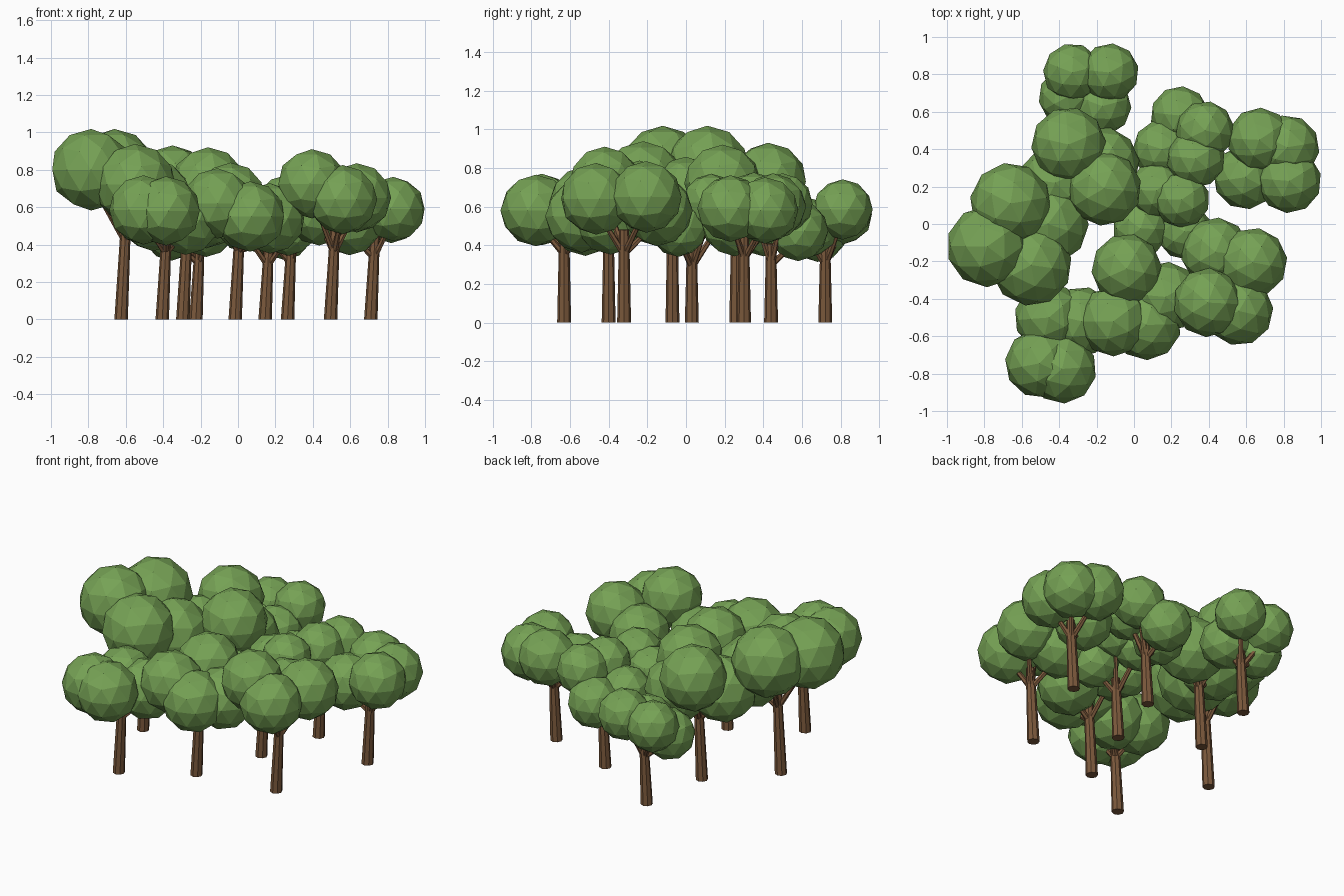
import bpy
import bmesh
import random
from mathutils import Vector, Matrix

random.seed(4)

cube = bpy.data.objects.get("Cube")
if cube:
    bpy.data.objects.remove(cube, do_unlink=True)


def make_material(name, rgb):
    mat = bpy.data.materials.new(name)
    mat.use_nodes = True
    color = (*rgb, 1)
    mat.diffuse_color = color
    bsdf = next(n for n in mat.node_tree.nodes if n.type == "BSDF_PRINCIPLED")
    bsdf.inputs["Base Color"].default_value = color
    bsdf.inputs["Roughness"].default_value = 0.9
    return mat


leaf_green = make_material("leaf green", (0.18, 0.36, 0.09))
bark_brown = make_material("bark brown", (0.2, 0.1, 0.045))


def finish(bm, name, material):
    mesh = bpy.data.meshes.new(name)
    bm.to_mesh(mesh)
    bm.free()
    mesh.materials.append(material)
    obj = bpy.data.objects.new(name, mesh)
    bpy.context.collection.objects.link(obj)
    return obj


def add_limb(bm, start, end, start_radius, end_radius, sides):
    """Tapered cylinder running from start to end."""
    axis = end - start
    turn = axis.to_track_quat("Z", "Y").to_matrix().to_4x4()
    place = Matrix.Translation((start + end) / 2) @ turn
    bmesh.ops.create_cone(bm, cap_ends=True, segments=sides, radius1=start_radius,
                          radius2=end_radius, depth=axis.length, matrix=place)


def grow_tree(place, foot, size, clumps):
    """Trunk, one branch into each leaf clump, and the faceted clumps."""
    base = Vector((*foot, 0))
    fork = base + Vector((0.1 * size, 0, 1.9 * size))
    crown = base + Vector((0.13 * size, 0, 2.6 * size))

    # Trunk and branches, each branch ending low inside its clump
    wood = bmesh.new()
    add_limb(wood, base, crown, 0.036, 0.026, 8)
    for clump in clumps:
        tip = Vector(clump) - Vector((0, 0, 0.3 * size))
        add_limb(wood, fork, tip, 0.017, 0.012, 6)
    # Flatten the foot onto the ground
    for vert in wood.verts:
        if vert.co.z < 0.01:
            vert.co.z = 0
    finish(wood, place + "_trunk", bark_brown)

    # Leaf clumps
    leaves = bmesh.new()
    for clump in clumps:
        spin = Matrix.Rotation(random.uniform(0, 6), 4, "Z")
        bmesh.ops.create_icosphere(leaves, subdivisions=2, radius=size,
                                   matrix=Matrix.Translation(clump) @ spin)
    finish(leaves, place + "_foliage", leaf_green)


# Large trees on the right
grow_tree("far_right_tree", (-0.625, -0.07), 0.218,
          [(-0.66, 0.11, 0.8), (-0.785, -0.12, 0.8),
           (-0.55, -0.22, 0.72), (-0.46, 0, 0.64)])
grow_tree("right_middle_tree", (-0.295, 0.26), 0.2,
          [(-0.35, 0.425, 0.73), (-0.16, 0.19, 0.72),
           (-0.42, 0.22, 0.6), (-0.17, 0.32, 0.58)])

# Front row
grow_tree("front_right_tree", (-0.405, -0.63), 0.185,
          [(-0.505, -0.745, 0.585), (-0.385, -0.775, 0.58),
           (-0.455, -0.5, 0.55), (-0.28, -0.52, 0.53)])
grow_tree("front_middle_tree", (-0.015, -0.4), 0.188,
          [(-0.04, -0.24, 0.65), (-0.11, -0.52, 0.62),
           (0.065, -0.54, 0.55), (0.17, -0.39, 0.54)])
grow_tree("front_left_tree", (0.495, -0.32), 0.185,
          [(0.395, -0.42, 0.725), (0.635, -0.205, 0.65),
           (0.56, -0.465, 0.64), (0.435, -0.15, 0.58)])

# Small tree in the middle
grow_tree("centre_tree", (0.145, 0.03), 0.15,
          [(0.255, 0.13, 0.62), (0.035, -0.025, 0.51),
           (0.12, 0.18, 0.56), (0.27, -0.04, 0.49)])

# Back row
grow_tree("back_right_tree", (-0.225, 0.72), 0.156,
          [(-0.33, 0.81, 0.56), (-0.13, 0.81, 0.585),
           (-0.355, 0.68, 0.47), (-0.17, 0.63, 0.49)])
grow_tree("back_middle_tree", (0.265, 0.44), 0.157,
          [(0.245, 0.58, 0.475), (0.38, 0.5, 0.615),
           (0.15, 0.4, 0.5), (0.33, 0.35, 0.62)])
grow_tree("back_left_tree", (0.71, 0.3), 0.172,
          [(0.67, 0.45, 0.6), (0.82, 0.41, 0.58),
           (0.595, 0.25, 0.515), (0.83, 0.23, 0.59)])
